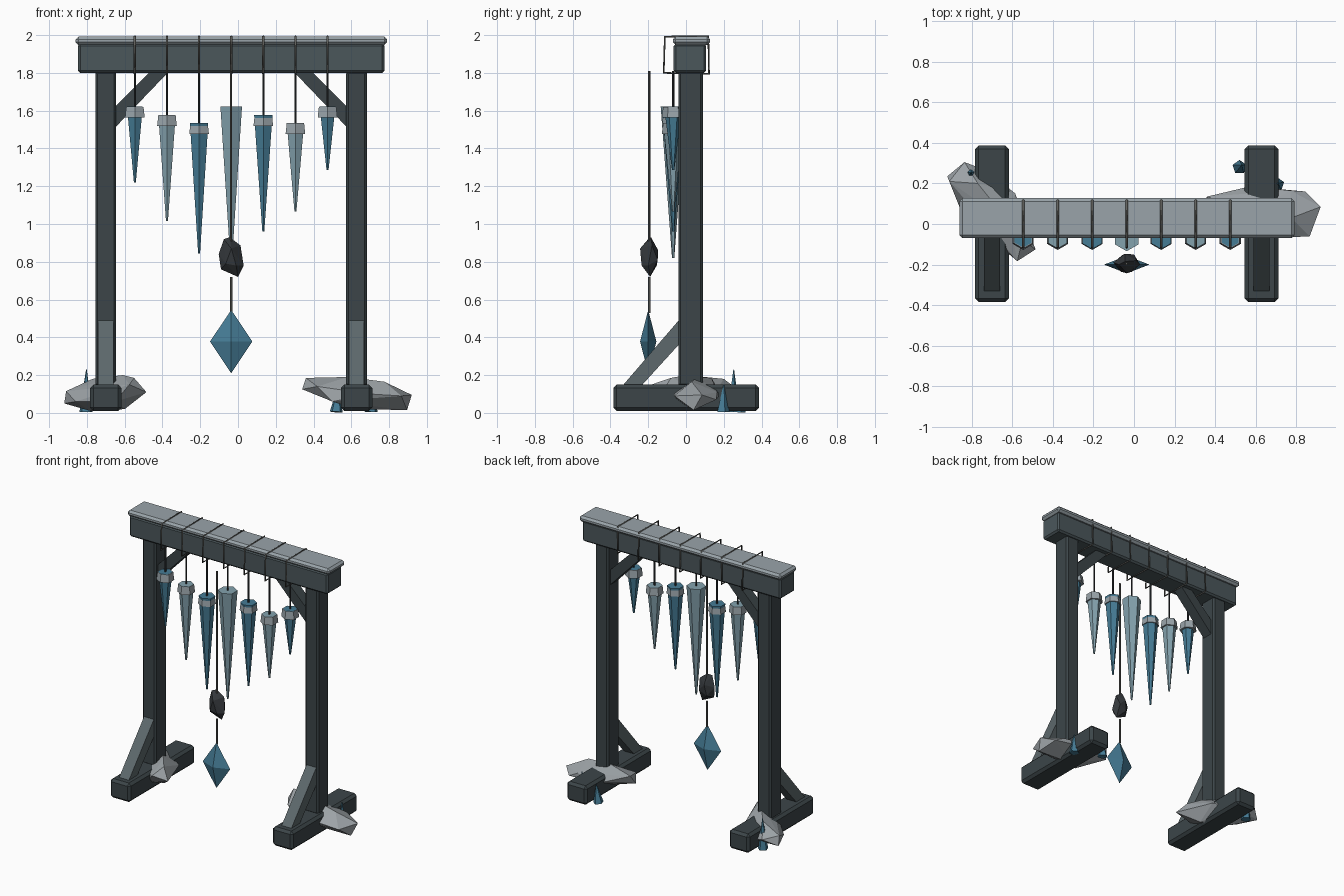
import bpy, bmesh
from mathutils import Vector, Matrix

if "Cube" in bpy.data.objects:
    bpy.data.objects.remove(bpy.data.objects["Cube"])


def mat(name, r, g, b):
    m = bpy.data.materials.new(name)
    m.diffuse_color = (r, g, b, 1)
    m.use_nodes = True
    m.node_tree.nodes["Principled BSDF"].inputs["Base Color"].default_value = m.diffuse_color
    return m


TIMBER = mat("dark_timber", 0.045, 0.06, 0.066)
BEAM = mat("beam_timber", 0.07, 0.095, 0.105)
BRACE = mat("brace_timber", 0.11, 0.14, 0.15)
FROST = mat("frost", 0.32, 0.37, 0.4)
ROCK = mat("rock", 0.34, 0.37, 0.39)
ICE = mat("deep_ice", 0.06, 0.2, 0.3)
PALE = mat("pale_ice", 0.23, 0.36, 0.42)
STONE = mat("dark_stone", 0.035, 0.04, 0.045)
CORD = mat("cord", 0.03, 0.035, 0.04)
GREY_CORD = mat("grey_cord", 0.12, 0.12, 0.11)


def finish(name, bm, material):
    bmesh.ops.recalc_face_normals(bm, faces=bm.faces)
    me = bpy.data.meshes.new(name)
    bm.to_mesh(me)
    bm.free()
    me.materials.append(material)
    ob = bpy.data.objects.new(name, me)
    bpy.context.collection.objects.link(ob)
    return ob


def box(name, lo, hi, material, bevel=0.012):
    lo, hi = Vector(lo), Vector(hi)
    bm = bmesh.new()
    bmesh.ops.create_cube(bm, size=1)
    bmesh.ops.scale(bm, vec=hi - lo, verts=bm.verts)
    bmesh.ops.translate(bm, vec=(lo + hi) / 2, verts=bm.verts)
    bmesh.ops.bevel(bm, geom=bm.edges[:], offset=bevel, segments=1, affect='EDGES')
    return finish(name, bm, material)


def spike(name, bottom, top, r_bottom, r_top, material, sides=6):
    """Tapered prism between two points, with one corner facing front."""
    bottom, top = Vector(bottom), Vector(top)
    d = top - bottom
    bm = bmesh.new()
    bmesh.ops.create_cone(bm, cap_ends=True, segments=sides, radius1=r_bottom,
                          radius2=r_top, depth=d.length)
    rot = Vector((0, 0, 1)).rotation_difference(d).to_matrix().to_4x4()
    bmesh.ops.transform(bm, verts=bm.verts,
                        matrix=Matrix.Translation((bottom + top) / 2) @ rot)
    return finish(name, bm, material)


def hull(name, points, material):
    bm = bmesh.new()
    for p in points:
        bm.verts.new(p)
    res = bmesh.ops.convex_hull(bm, input=bm.verts)
    junk = [g for g in res["geom_interior"] if isinstance(g, bmesh.types.BMVert)]
    bmesh.ops.delete(bm, geom=junk, context='VERTS')
    bmesh.ops.dissolve_limit(bm, angle_limit=0.02, verts=bm.verts, edges=bm.edges)
    return finish(name, bm, material)


# Frame sides: foot, post, front strut, knee brace
MID = -0.036
for side, s in (("left", -1), ("right", 1)):
    cx = MID + s * 0.664
    box(side + "_foot", (cx - 0.083, -0.385, 0.01), (cx + 0.083, 0.387, 0.15), TIMBER, 0.018)
    box(side + "_post", (cx - 0.055, -0.04, 0.14), (cx + 0.055, 0.09, 1.81), TIMBER)
    strut = [(-0.335, 0.145), (-0.235, 0.145), (-0.03, 0.37), (-0.03, 0.5)]
    hull(side + "_strut", [(cx + dx, y, z) for dx in (-0.04, 0.04) for y, z in strut], BRACE)
    knee = [(0.615, 1.51), (0.615, 1.62), (0.425, 1.81), (0.327, 1.81)]
    hull(side + "_knee_brace", [(MID + s * x, y, z) for y in (-0.015, 0.065)
                                for x, z in knee], TIMBER)

# Top beam and frosted cap
box("beam", (-0.847, -0.065, 1.8), (0.775, 0.107, 1.955), BEAM)
box("beam_cap", (-0.86, -0.07, 1.948), (0.79, 0.127, 1.992), FROST, 0.015)

# Icicles: top height, tip height, top radius
ICICLES = [(1.62, 1.22, 0.048), (1.576, 1.015, 0.053), (1.534, 0.845, 0.056),
           (1.62, 0.82, 0.066), (1.576, 0.96, 0.056), (1.534, 1.065, 0.053),
           (1.62, 1.285, 0.048)]
YI = -0.068
for i, (top, tip, r) in enumerate(ICICLES):
    x = MID + (i - 3) * 0.17
    spike(f"icicle_{i}", (x, YI, tip), (x, YI, top + 0.001), 0.006, r, PALE if i % 2 else ICE)
    if i != 3:
        spike(f"icicle_collar_{i}", (x, YI, top - 0.057), (x, YI, top), 0.06, 0.053, FROST)
    spike(f"icicle_cord_{i}", (x, YI, top - 0.01), (x, YI, 1.81), 0.006, 0.006, CORD)
    # Rope loop around the beam
    cu = bpy.data.curves.new(f"beam_loop_{i}", 'CURVE')
    cu.dimensions = '3D'
    cu.bevel_depth = 0.006
    cu.bevel_resolution = 0
    sp = cu.splines.new('POLY')
    loop = [(-0.112, 1.992), (0.118, 1.994), (0.122, 1.795), (-0.118, 1.8)]
    sp.points.add(3)
    for p, (y, z) in zip(sp.points, loop):
        p.co = (x, y, z, 1)
    sp.use_cyclic_u = True
    cu.materials.append(GREY_CORD)
    bpy.context.collection.objects.link(bpy.data.objects.new(f"beam_loop_{i}", cu))

# Pendulum: cord, stone weight, crystal
YP = -0.195
spike("pendulum_cord", (MID, YP, 0.85), (MID, YP, 1.81), 0.006, 0.006, GREY_CORD)
spike("pendulum_lower_cord", (MID, YP, 0.53), (MID, YP, 0.72), 0.007, 0.007, GREY_CORD)
hull("stone_weight", [
    (-0.075, -0.2, 0.92), (-0.045, -0.185, 0.93), (0.013, -0.18, 0.887), (0.03, -0.2, 0.78),
    (0.0, -0.19, 0.72), (-0.09, -0.2, 0.76), (-0.102, -0.19, 0.84),
    (-0.035, -0.243, 0.87), (-0.01, -0.235, 0.78), (-0.065, -0.235, 0.79),
    (-0.045, -0.147, 0.86), (0.0, -0.15, 0.81), (-0.06, -0.155, 0.78)], STONE)
YC = -0.2
hull("hanging_crystal", [
    (MID, YC, 0.545), (MID, YC, 0.21), (MID - 0.112, YC, 0.378), (MID + 0.112, YC, 0.378),
    (MID, YC - 0.043, 0.378), (MID, YC + 0.043, 0.378)], ICE)

# Rocks at the feet
hull("left_rock", [
    (-0.92, 0.235, 0.05), (-0.91, 0.21, 0.115), (-0.835, 0.305, 0.1), (-0.77, 0.2, 0.18),
    (-0.72, 0.26, 0.06), (-0.585, 0.15, 0.1), (-0.61, 0.0, 0.2), (-0.86, 0.085, 0.06),
    (-0.78, 0.12, 0.01), (-0.65, -0.12, 0.06), (-0.575, -0.183, 0.15),
    (-0.485, -0.125, 0.11), (-0.55, -0.08, 0.185), (-0.6, 0.0, 0.02)], ROCK)
hull("right_rock", [
    (0.34, 0.1, 0.125), (0.36, 0.135, 0.185), (0.57, 0.185, 0.1), (0.58, 0.06, 0.19),
    (0.775, 0.03, 0.165), (0.77, 0.165, 0.11), (0.845, 0.16, 0.07), (0.92, 0.085, 0.095),
    (0.895, 0.04, 0.015), (0.865, -0.062, 0.09), (0.7, -0.065, 0.1), (0.5, -0.04, 0.06),
    (0.42, -0.02, 0.14), (0.62, 0.05, 0.02)], ROCK)

# Ice shards growing by the feet
for i, (x, y, h, lean) in enumerate([(-0.805, 0.25, 0.23, 0.005), (0.52, 0.28, 0.14, 0.02),
                                     (0.705, 0.195, 0.15, 0.01)]):
    spike(f"ice_shard_{i}", (x, y, 0.005), (x + lean / 2, y + lean / 2, h),
          0.036, 0.002, ICE, 5)
